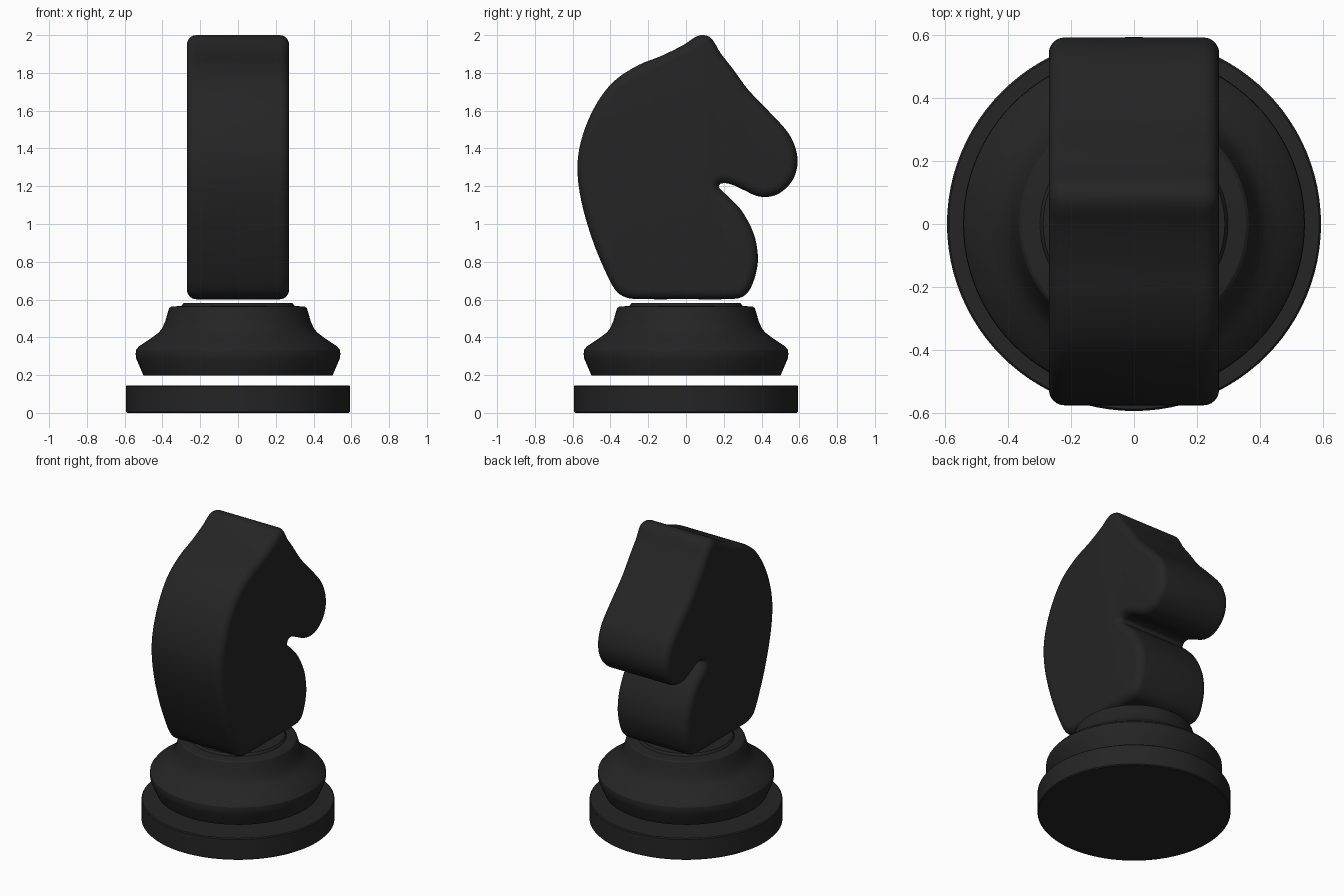
import bpy, bmesh, math
from mathutils import Vector
from mathutils.geometry import interpolate_bezier

if "Cube" in bpy.data.objects:
    bpy.data.objects.remove(bpy.data.objects["Cube"])

black = bpy.data.materials.new("black")
black.diffuse_color = (0.018, 0.018, 0.018, 1)
black.use_nodes = True
black.node_tree.nodes["Principled BSDF"].inputs["Base Color"].default_value = black.diffuse_color


def finish(bm, name, angle):
    bmesh.ops.recalc_face_normals(bm, faces=bm.faces)
    mesh = bpy.data.meshes.new(name)
    bm.to_mesh(mesh)
    bm.free()
    ob = bpy.data.objects.new(name, mesh)
    bpy.context.collection.objects.link(ob)
    mesh.materials.append(black)
    bpy.ops.object.select_all(action='DESELECT')
    ob.select_set(True)
    bpy.context.view_layer.objects.active = ob
    bpy.ops.object.shade_smooth_by_angle(angle=math.radians(angle))
    return ob


def bridge_rings(bm, rings):
    n = len(rings[0])
    for a, b in zip(rings, rings[1:]):
        for i in range(n):
            j = (i + 1) % n
            bm.faces.new((a[i], a[j], b[j], b[i]))
    bm.faces.new(rings[0][::-1])
    bm.faces.new(rings[-1])


def lathe(name, profile, segs=96):
    bm = bmesh.new()
    rings = [[bm.verts.new((r * math.cos(2 * math.pi * i / segs),
                            r * math.sin(2 * math.pi * i / segs), z))
              for i in range(segs)] for r, z in profile]
    bridge_rings(bm, rings)
    return finish(bm, name, 30)


def smooth_loop(points, steps):
    pts = [Vector(p) for p in points]
    n, out = len(pts), []
    for i in range(n):
        p0, p1, p2, p3 = (pts[(i + k) % n] for k in (-1, 0, 1, 2))
        d = (p2 - p1).length
        t1 = (p2 - p0).normalized() * d / 3
        t2 = (p3 - p1).normalized() * d / 3
        out += interpolate_bezier(p1, p1 + t1, p2 - t2, p2, steps + 1)[:-1]
    return [Vector(p) for p in out]


# Bottom disc and turned collar, floating slightly apart
lathe("base_disc", [(0.587, 0), (0.593, 0.006), (0.593, 0.14), (0.587, 0.146)])
lathe("turned_collar", [
    (0.50, 0.197), (0.538, 0.285), (0.542, 0.31), (0.54, 0.333), (0.525, 0.352),
    (0.46, 0.395), (0.42, 0.425), (0.403, 0.445), (0.385, 0.485), (0.372, 0.53),
    (0.364, 0.555), (0.355, 0.562), (0.298, 0.567), (0.288, 0.582)])

# Horse head outline in (y, z), extruded sideways with rounded rims
outline = [
    (0.09, 2.0), (0.05, 1.99), (-0.01, 1.95), (-0.13, 1.89), (-0.25, 1.842),
    (-0.38, 1.757), (-0.475, 1.635), (-0.547, 1.47), (-0.575, 1.31),
    (-0.555, 1.125), (-0.495, 0.915), (-0.425, 0.745), (-0.37, 0.645),
    (-0.32, 0.612), (-0.26, 0.603), (0, 0.602), (0.24, 0.603), (0.30, 0.615),
    (0.342, 0.66), (0.375, 0.76), (0.38, 0.84), (0.358, 0.95), (0.295, 1.07),
    (0.225, 1.145), (0.174, 1.195), (0.185, 1.214), (0.235, 1.211),
    (0.31, 1.178), (0.37, 1.15), (0.43, 1.143), (0.495, 1.163),
    (0.56, 1.225), (0.59, 1.31), (0.583, 1.39), (0.543, 1.48), (0.44, 1.595),
    (0.33, 1.71), (0.245, 1.825), (0.183, 1.905), (0.132, 1.985)]
loop = smooth_loop([(0, y, z) for y, z in outline], 4)
n = len(loop)
inward = []
for i in range(n):
    t = (loop[(i + 1) % n] - loop[i - 1]).normalized()
    inward.append(Vector((0, -t.z, t.y)))  # loop runs counter-clockwise

half, r, arc = 0.27, 0.05, 6
section = []  # (x, inset) across the thickness
for k in range(arc + 1):
    a = math.pi / 2 * k / arc
    section.append((-half + r * (1 - math.sin(a)), r * (1 - math.cos(a))))
section = section[::-1] + [(-x, d) for x, d in section]
bm = bmesh.new()
rings = [[bm.verts.new(p + inward[i] * d + Vector((x, 0, 0)))
          for i, p in enumerate(loop)] for x, d in section]
bridge_rings(bm, rings)
finish(bm, "horse_head", 45)
